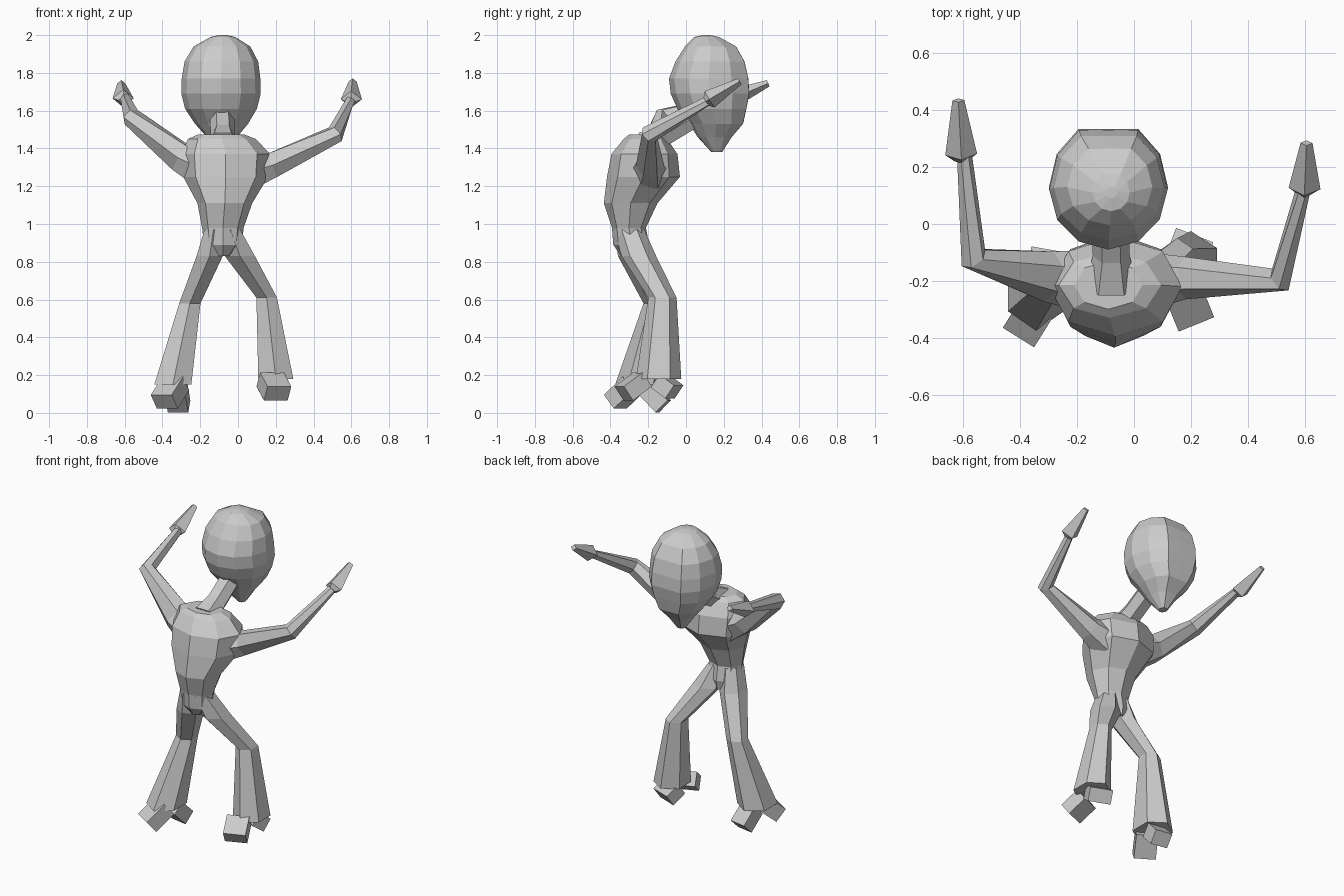
import bpy, bmesh
from math import cos, sin, tau, radians
from mathutils import Vector, Matrix


def finish(name, bm):
    me = bpy.data.meshes.new(name)
    bm.to_mesh(me)
    bm.free()
    ob = bpy.data.objects.new(name, me)
    bpy.context.collection.objects.link(ob)
    return ob


def loft(name, stations, sides, axis=None, phase=0.0, clip=1.0):
    """Skin rings (x, y, z, half_width, half_depth); fixed axis or following the path."""
    bm = bmesh.new()
    pts = [Vector(s[:3]) for s in stations]
    rings = []
    for i, s in enumerate(stations):
        t = Vector(axis) if axis else pts[min(i + 1, len(pts) - 1)] - pts[max(i - 1, 0)]
        t.normalize()
        u = Vector((1, 0, 0)) if abs(t.z) > 0.9 else t.cross(Vector((0, 0, 1))).normalized()
        v = t.cross(u).normalized()
        ring = []
        for k in range(sides):
            a = tau * k / sides + phase
            depth = min(sin(a), clip) / (clip if sin(a) > 0 else 1)
            ring.append(bm.verts.new(pts[i] + u * s[3] * cos(a) + v * s[4] * depth))
        rings.append(ring)
    for r0, r1 in zip(rings, rings[1:]):
        for k in range(sides):
            j = (k + 1) % sides
            bm.faces.new((r0[k], r0[j], r1[j], r1[k]))
    bm.faces.new(rings[0][::-1])
    bm.faces.new(rings[-1])
    bmesh.ops.recalc_face_normals(bm, faces=bm.faces)
    return finish(name, bm)


def block(name, centre, size, yaw, pitch):
    """Tilted box used for shoe toes and heels."""
    bm = bmesh.new()
    m = (Matrix.Translation(centre) @ Matrix.Rotation(radians(yaw), 4, 'Z')
         @ Matrix.Rotation(radians(pitch), 4, 'X') @ Matrix.Diagonal((*size, 1)))
    bmesh.ops.create_cube(bm, size=1, matrix=m)
    return finish(name, bm)


UP = (0, 0, 1)

# Head: faceted skull, flattened towards +y, with a pointed chin
loft("head", [
    (-.085, .163, 1.38, .025, .028), (-.085, .152, 1.46, .08, .09),
    (-.087, .16, 1.53, .14, .142), (-.09, .137, 1.61, .19, .183),
    (-.09, .127, 1.69, .21, .208), (-.09, .12, 1.77, .208, .21),
    (-.088, .127, 1.86, .195, .183), (-.085, .13, 1.94, .15, .135),
    (-.08, .11, 1.99, .065, .065), (-.08, .11, 2.0, .02, .02)], 12, UP, clip=.87)

# Neck leaning from the chest into the skull
loft("neck", [(-.08, -.22, 1.42, .09, .08), (-.08, -.11, 1.475, .065, .065),
              (-.085, .08, 1.59, .065, .065)], 6)

# Torso and pelvis
loft("torso", [
    (-.08, -.275, .83, .04, .07), (-.08, -.29, .89, .1, .095),
    (-.08, -.302, .98, .11, .09),
    (-.07, -.293, 1.11, .145, .142), (-.065, -.225, 1.25, .225, .193),
    (-.065, -.22, 1.37, .235, .175), (-.085, -.215, 1.45, .18, .115),
    (-.09, -.215, 1.475, .12, .085)], 8, UP)

# Arms, bent at the elbow
loft("left_arm", [
    (-.17, -.2, 1.29, .11, .12), (-.3, -.185, 1.35, .09, .085),
    (-.565, -.12, 1.565, .05, .052), (-.597, .25, 1.67, .026, .026)], 6)
loft("right_arm", [
    (.06, -.2, 1.28, .1, .11), (.18, -.19, 1.31, .075, .077),
    (.515, -.195, 1.475, .048, .05), (.595, .12, 1.655, .026, .026)], 6)

# Hands: flat tapered blades
for side, base, tip in (("left", (-.608, .245, 1.665), (-.618, .435, 1.745)),
                        ("right", (.6, .125, 1.66), (.607, .285, 1.755))):
    b, t = Vector(base), Vector(tip)
    loft(side + "_hand", [(*(b - (t - b) * .12), .025, .025), (*b, .056, .05),
                          (*t, .021, .018)], 4)

# Legs with flared trouser cuffs
loft("left_leg", [
    (-.13, -.3, .97, .055, .08), (-.15, -.27, .83, .08, .09),
    (-.255, -.16, .58, .065, .065), (-.345, -.24, .15, .113, .135)], 6, UP, phase=tau / 12)
loft("right_leg", [
    (-.04, -.3, .97, .06, .08), (.01, -.25, .83, .092, .092),
    (.152, -.125, .61, .063, .075), (.2, -.145, .18, .107, .12)], 6, UP, phase=tau / 12)

# Shoes: toe and heel blocks tipping out of the cuffs
block("left_shoe_toe", (-.36, -.325, .107), (.13, .15, .095), -32, 40)
block("left_shoe_heel", (-.32, -.165, .081), (.11, .13, .09), -10, -45)
block("right_shoe_toe", (.19, -.28, .14), (.135, .13, .09), 22, 35)
block("right_shoe_heel", (.19, -.1, .14), (.14, .1, .085), -21, -35)
